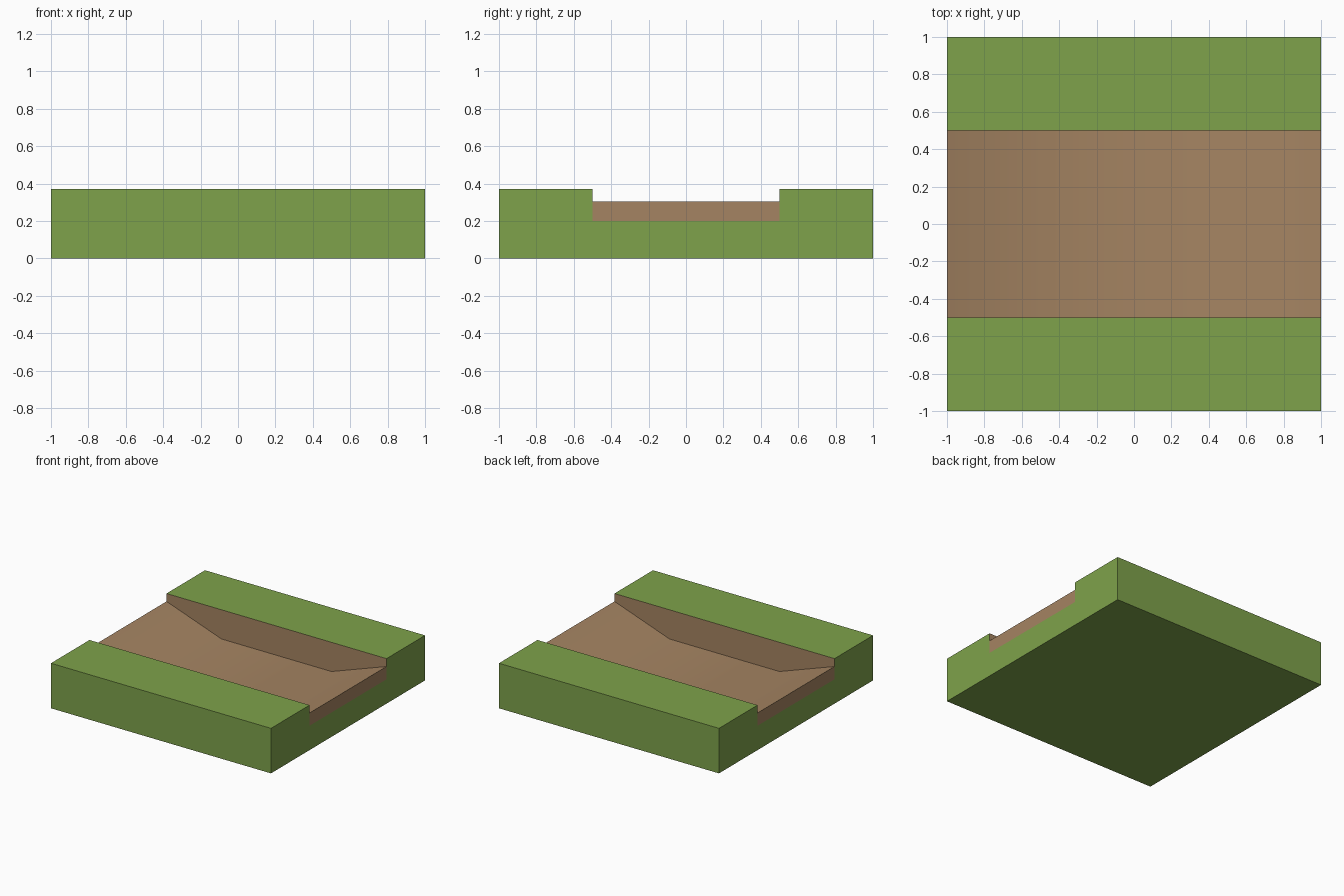
import bpy
import bmesh
import math

cube = bpy.data.objects.get("Cube")
if cube:
    bpy.data.objects.remove(cube, do_unlink=True)


def make_material(name, color):
    mat = bpy.data.materials.new(name)
    mat.use_nodes = True
    mat.diffuse_color = color
    mat.node_tree.nodes["Principled BSDF"].inputs["Base Color"].default_value = color
    return mat


grass = make_material("grass green", (0.209, 0.361, 0.070, 1))
dirt = make_material("dirt brown", (0.376, 0.231, 0.122, 1))
GRASS, DIRT = 0, 1

HALF, BANK, TOP = 1.0, 0.5, 0.37
RIM, BED, SOIL = 0.305, 0.13, 0.2

# Stations along the channel: position and floor height
stations = [(-HALF, RIM), (-BANK, BED), (BANK, BED), (HALF, RIM)]


def cross_section(bm, x, floor):
    half = [(HALF, 0), (HALF, TOP), (BANK, TOP), (BANK, floor)]
    outline = [(-y, z) for y, z in half] + half[::-1]
    return [bm.verts.new((x, y, z)) for y, z in outline]


def add_face(bm, verts, material):
    bm.faces.new(verts).material_index = material


bm = bmesh.new()
rings = [cross_section(bm, x, floor) for x, floor in stations]

# Skin between stations: the channel walls and floor are dirt, the rest grass
for a, b in zip(rings, rings[1:]):
    for i in range(len(a)):
        j = (i + 1) % len(a)
        add_face(bm, (a[i], a[j], b[j], b[i]), DIRT if i in (2, 3, 4) else GRASS)

# End caps: grass around an exposed band of dirt
for ring in (rings[0], rings[-1]):
    x = ring[0].co.x
    low = [bm.verts.new((x, y, SOIL)) for y in (-BANK, BANK)]
    add_face(bm, ring[:4] + low + ring[4:], GRASS)
    add_face(bm, [ring[3], ring[4], low[1], low[0]], DIRT)

bmesh.ops.recalc_face_normals(bm, faces=bm.faces)
mesh = bpy.data.meshes.new("channel_tile")
bm.to_mesh(mesh)
bm.free()
mesh.materials.append(grass)
mesh.materials.append(dirt)

tile = bpy.data.objects.new("channel_tile", mesh)
bpy.context.collection.objects.link(tile)

# Soft slope transitions, crisp banks
bpy.ops.object.select_all(action='DESELECT')
tile.select_set(True)
bpy.context.view_layer.objects.active = tile
bpy.ops.object.shade_smooth_by_angle(angle=math.radians(30))
